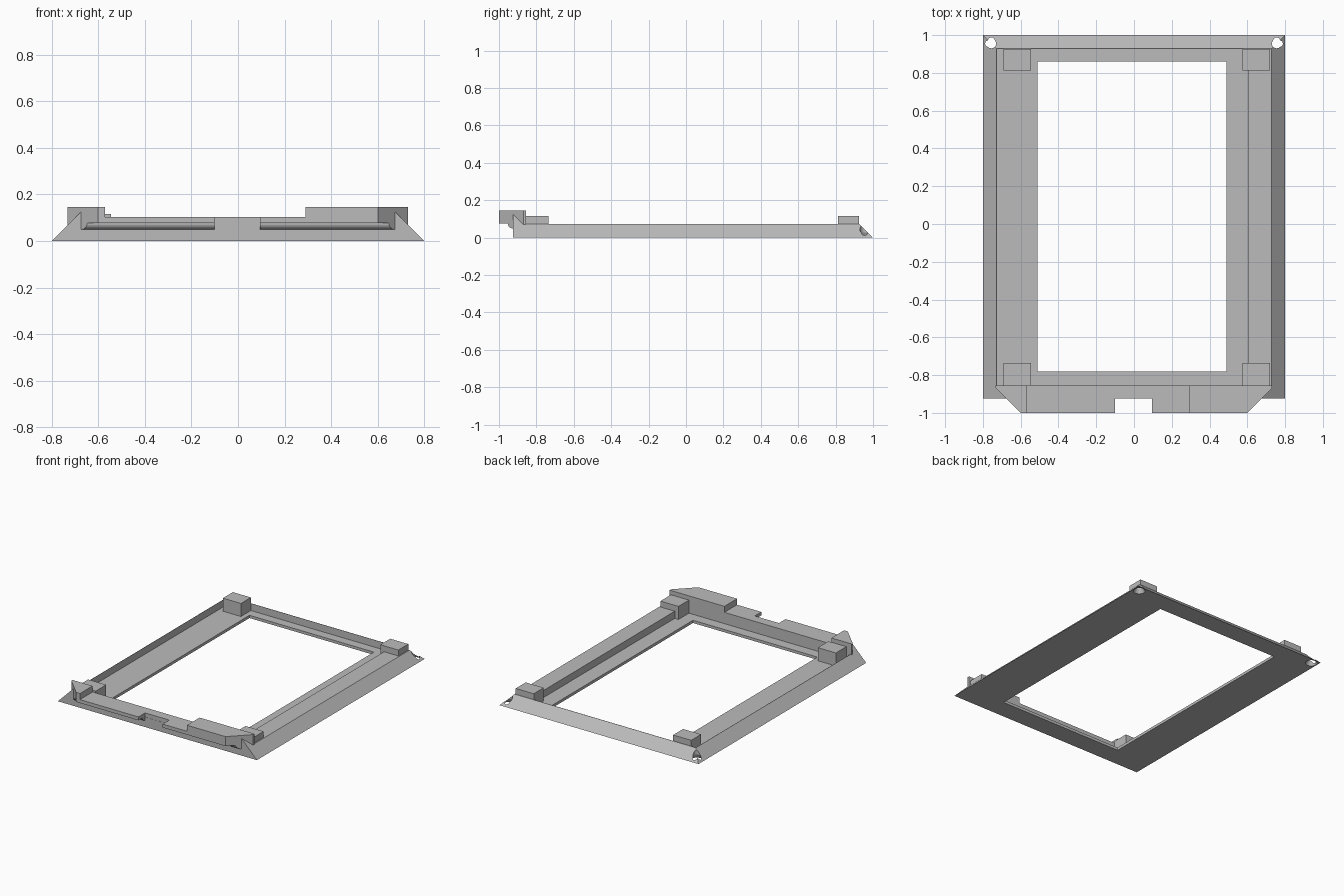
import bpy, math
from mathutils import Vector

if "Cube" in bpy.data.objects:
    bpy.data.objects.remove(bpy.data.objects["Cube"], do_unlink=True)

grey = bpy.data.materials.new("plain grey")
grey.use_nodes = True
COLOUR = (0.5, 0.5, 0.5, 1)
grey.diffuse_color = COLOUR
grey.node_tree.nodes["Principled BSDF"].inputs["Base Color"].default_value = COLOUR


def loft(name, lower, upper):
    """Solid between two matching loops of points."""
    n = len(lower)
    faces = [tuple(range(n))[::-1], tuple(range(n, 2 * n))]
    faces += [(i, (i + 1) % n, n + (i + 1) % n, n + i) for i in range(n)]
    mesh = bpy.data.meshes.new(name)
    mesh.from_pydata([Vector(p) for p in lower + upper], [], faces)
    mesh.materials.append(grey)
    obj = bpy.data.objects.new(name, mesh)
    bpy.context.collection.objects.link(obj)
    bpy.context.view_layer.objects.active = obj
    bpy.ops.object.mode_set(mode='EDIT')
    bpy.ops.mesh.select_all(action='SELECT')
    bpy.ops.mesh.normals_make_consistent(inside=False)
    bpy.ops.object.mode_set(mode='OBJECT')
    return obj


def prism(name, profile, axis, lo, hi):
    """Extrude a 2D profile along axis 0, 1 or 2."""
    def loop(d):
        pts = [list(p) for p in profile]
        for p in pts:
            p.insert(axis, d)
        return pts
    return loft(name, loop(lo), loop(hi))


def rect(x0, x1, y0, y1):
    return [(x0, y0), (x1, y0), (x1, y1), (x0, y1)]


def box(name, x0, x1, y0, y1, z0, z1):
    return prism(name, rect(x0, x1, y0, y1), 2, z0, z1)


def circle(cx, cy, r, z, n=24):
    return [(cx + r * math.cos(math.tau * i / n),
             cy + r * math.sin(math.tau * i / n), z) for i in range(n)]


def cut(target, cutter):
    cutter.hide_render = True
    mod = target.modifiers.new("cut", 'BOOLEAN')
    mod.operation, mod.solver, mod.object = 'DIFFERENCE', 'EXACT', cutter
    bpy.context.view_layer.objects.active = target
    bpy.ops.object.modifier_apply(modifier=mod.name)
    bpy.data.objects.remove(cutter, do_unlink=True)


FRONT, INNER, TOP = -0.925, -0.855, 0.072

# Bezel frame: sloped on three sides, upright at the front
frame = loft("bezel_frame",
             [(x, y, 0) for x, y in rect(-0.8, 0.8, FRONT, 1)],
             [(x, y, TOP) for x, y in rect(-0.8 + TOP, 0.8 - TOP, FRONT, 1 - TOP)])
cut(frame, box("recess_cutter", -0.726, 0.605, INNER, 0.926, 0.02, 0.3))
cut(frame, box("window_cutter", -0.51, 0.49, -0.78, 0.86, -0.1, 0.3))

# Countersunk screw holes in the back corners
for x in (-0.755, 0.755):
    cut(frame, loft("hole_cutter", circle(x, 0.955, 0.025, -0.1),
                    circle(x, 0.955, 0.025, 0.3)))
    cut(frame, loft("sink_cutter", circle(x, 0.955, 0.042, -0.005),
                    circle(x, 0.955, 0.024, 0.03)))

# Overhanging front lip with a filleted underside
R = 0.028
fillet = [(FRONT - R + R * math.sin(a), 0.077 - R + R * math.cos(a))
          for a in [math.pi / 2 * i / 6 for i in range(7)]]
fillet = [(FRONT - R + R * (1 - math.cos(a)), 0.077 - R * math.sin(a))
          for a in [math.pi / 2 * i / 6 for i in range(7)]]
lip = prism("front_lip", [(-1, 0.077)] + fillet +
            [(FRONT, 0.03), (INNER, 0.03), (INNER, 0.146), (-1, 0.146)],
            0, -0.733, 0.73)
for s in (-1, 1):
    cut(lip, prism("corner_cutter",
                   [(s * 0.58, -1.02), (s * 0.76, -0.84), (s * 0.9, -0.84),
                    (s * 0.9, -1.02)], 2, -0.1, 0.3))
cut(lip, box("low_top_cutter", -0.57, 0.29, -1.1, -0.8, 0.102, 0.3))
cut(lip, box("notch_cutter", -0.1, 0.095, -1.1, FRONT + 0.001, -0.1, 0.3))

# Sloped fins below the lip corners
for s, side in ((-1, "right"), (1, "left")):
    prism("corner_fin_" + side, [(s * 0.8, 0), (s * 0.67, 0.13), (s * 0.67, 0)],
          1, FRONT, -0.86)

# Corner blocks standing on the recess floor
for side, x in (("right", -0.69), ("left", 0.575)):
    for end, y0, y1 in (("front", INNER, -0.735), ("back", 0.812, 0.926)):
        box(f"{end}_{side}_block", x, x + 0.145, y0, y1, 0.015, 0.115)
